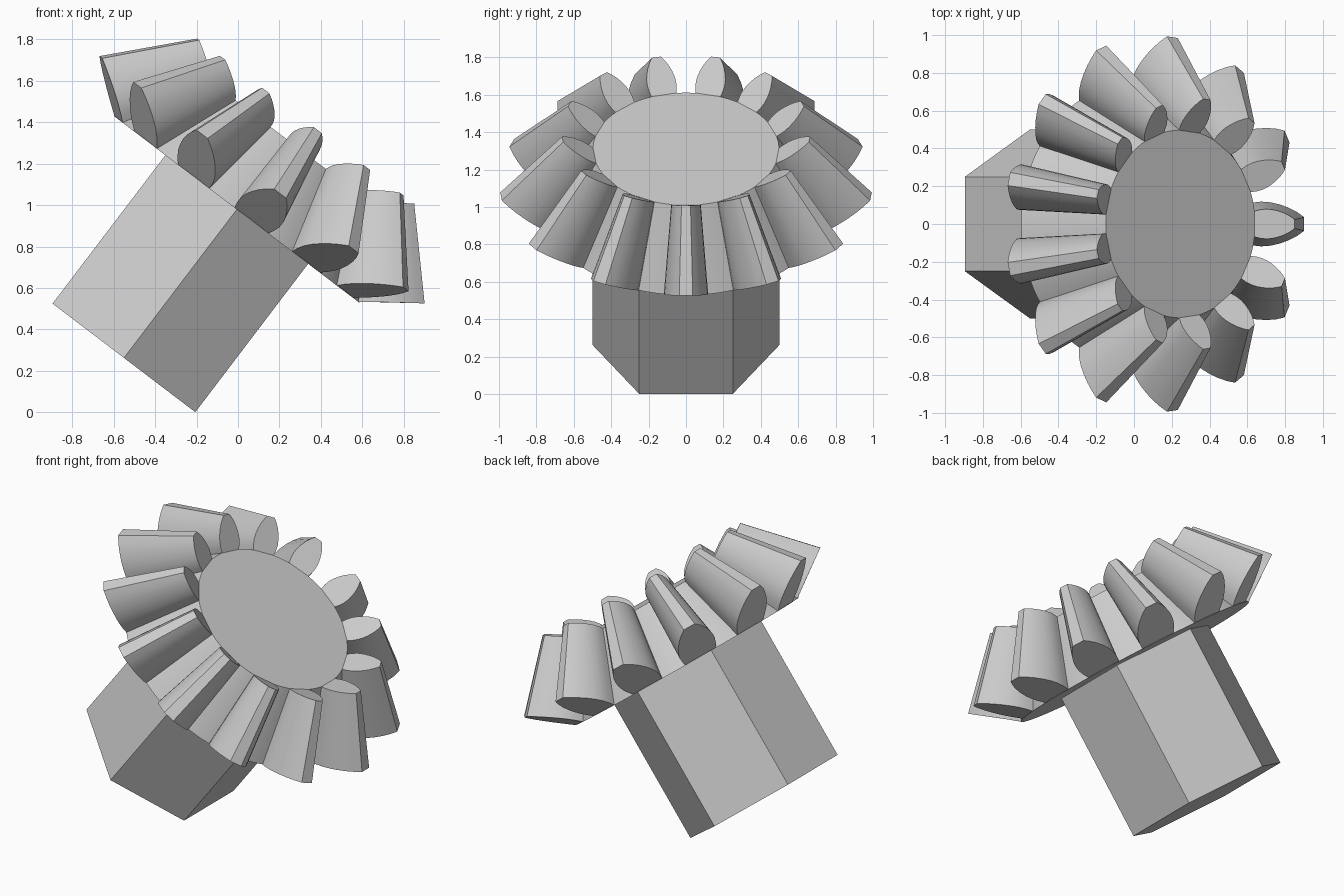
import bpy, bmesh
from math import radians, pi, sin, cos
from mathutils import Matrix

old = bpy.data.objects.get("Cube")
if old:
    bpy.data.objects.remove(old, do_unlink=True)

TEETH = 13
APEX = 1.25        # height where all tooth lines meet
SHRINK = 0.667     # small end relative to large end
ROOT = 0.745       # root radius at the large end
TOP = APEX * (1 - SHRINK)
TILT = Matrix.Translation((-0.006, 0, 0.979)) @ Matrix.Rotation(radians(37.25), 4, 'Y')

steel = bpy.data.materials.new("plain_grey")
steel.use_nodes = True
grey = (0.6, 0.6, 0.6, 1)
steel.diffuse_color = grey
steel.node_tree.nodes["Principled BSDF"].inputs["Base Color"].default_value = grey


def loft(name, lower, upper, matrix, smooth=True):
    """Solid between two matching rings of points."""
    bm = bmesh.new()
    a = [bm.verts.new(p) for p in lower]
    b = [bm.verts.new(p) for p in upper]
    bm.faces.new(a[::-1])
    bm.faces.new(b)
    n = len(a)
    for i in range(n):
        j = (i + 1) % n
        bm.faces.new((a[i], a[j], b[j], b[i]))
    bmesh.ops.recalc_face_normals(bm, faces=bm.faces)
    mesh = bpy.data.meshes.new(name)
    bm.to_mesh(mesh)
    bm.free()
    mesh.materials.append(steel)
    obj = bpy.data.objects.new(name, mesh)
    bpy.context.collection.objects.link(obj)
    obj.matrix_world = matrix
    if smooth:
        bpy.ops.object.select_all(action='DESELECT')
        obj.select_set(True)
        bpy.context.view_layer.objects.active = obj
        bpy.ops.object.shade_smooth_by_angle(angle=radians(25))
    return obj


def ring(radius, z, sides):
    return [(radius * cos(2 * pi * i / sides), radius * sin(2 * pi * i / sides), z)
            for i in range(sides)]


def toward_apex(p):
    return (p[0] * SHRINK, p[1] * SHRINK, APEX - (APEX - p[2]) * SHRINK)


# Hexagonal hub with two corners on the sideways axis
loft("hub", ring(0.5, -0.9, 6), ring(0.5, 0, 6),
     TILT @ Matrix.Rotation(pi / 2, 4, 'Z'), smooth=False)

# Conical gear body
base = ring(ROOT, 0, TEETH * 8)
loft("gear_body", base, [toward_apex(p) for p in base], TILT)

# Bulging tooth outline: (share of tooth height, half width)
flank = [(0, .102), (.15, .114), (.3, .119), (.45, .115),
         (.6, .104), (.75, .086), (.88, .064), (1, .036)]


def flank_point(t, half, side):
    radius = ROOT + 0.252 * t
    angle = side * half / radius
    return (radius * cos(angle), radius * sin(angle), 0.188 * t)


outline = [flank_point(t, w, 1) for t, w in flank]
outline += [flank_point(t, w, -1) for t, w in reversed(flank)]
small_end = [toward_apex(p) for p in outline]

# Ring of tapering teeth
for i in range(TEETH):
    turn = Matrix.Rotation(2 * pi * i / TEETH, 4, 'Z')
    loft(f"tooth_{i + 1}", outline, small_end, TILT @ turn)
